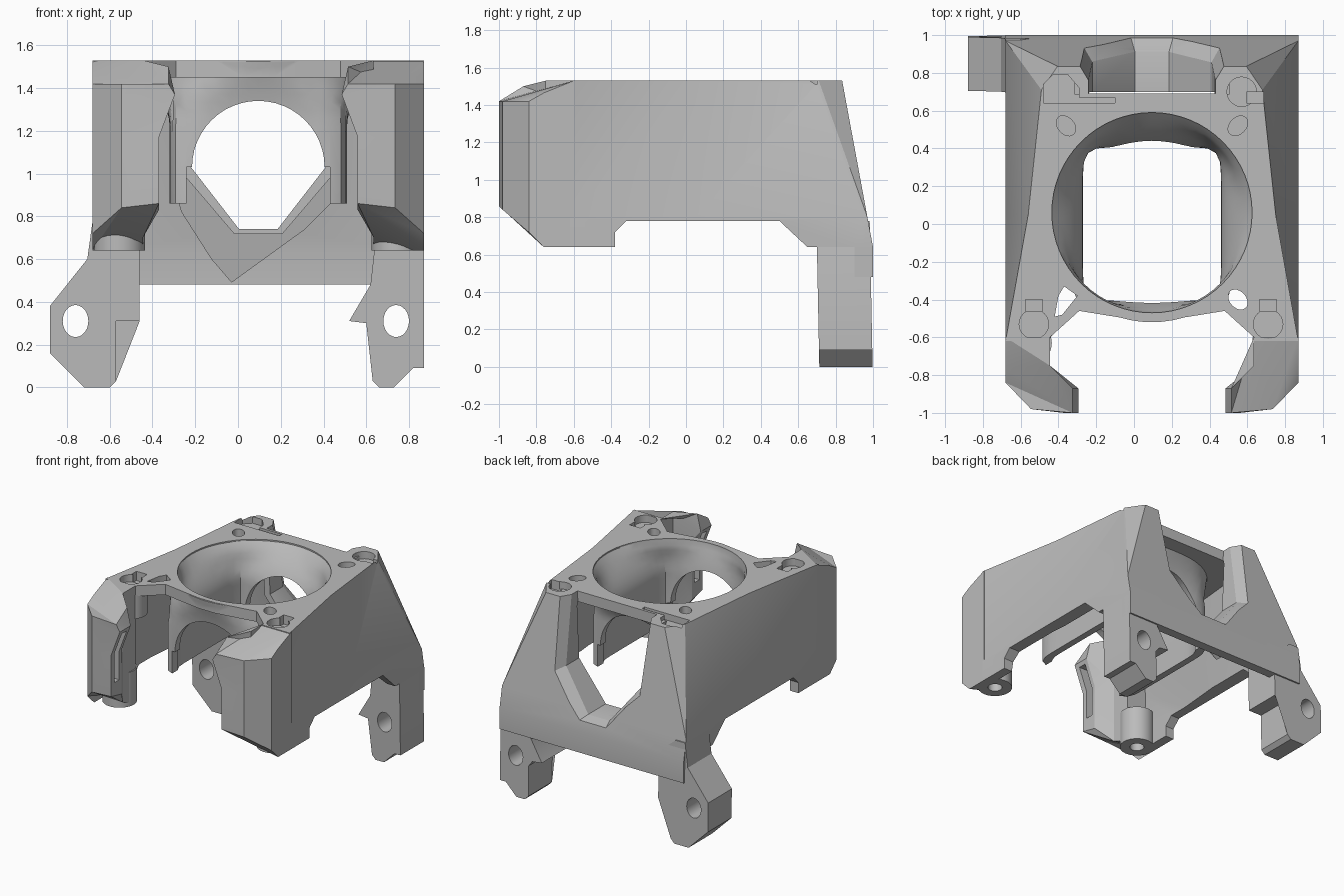
import bpy, bmesh, math
from mathutils import Matrix, Vector

cube = bpy.data.objects.get("Cube")
if cube:
    bpy.data.objects.remove(cube, do_unlink=True)

C = 0.095      # centre line of the shroud in x
TOP = 1.53     # height of the deck

grey = bpy.data.materials.new("plain grey")
grey.use_nodes = True
grey.diffuse_color = (0.5, 0.5, 0.5, 1)
grey.node_tree.nodes["Principled BSDF"].inputs["Base Color"].default_value = (0.5, 0.5, 0.5, 1)


def loft(name, rings, off=C):
    """Closed solid through rings of equal point count."""
    bm = bmesh.new()
    rows = [[bm.verts.new((x + off, y, z)) for x, y, z in ring] for ring in rings]
    n = len(rows[0])
    for a, b in zip(rows, rows[1:]):
        for i in range(n):
            j = (i + 1) % n
            bm.faces.new((a[i], a[j], b[j], b[i]))
    bm.faces.new(rows[0][::-1])
    bm.faces.new(rows[-1])
    bmesh.ops.connect_verts_nonplanar(bm, angle_limit=0.001, faces=bm.faces[:])
    bmesh.ops.recalc_face_normals(bm, faces=bm.faces[:])
    mesh = bpy.data.meshes.new(name)
    bm.to_mesh(mesh)
    bm.free()
    mesh.materials.append(grey)
    obj = bpy.data.objects.new(name, mesh)
    bpy.context.collection.objects.link(obj)
    return obj


def prism_z(name, poly, z0, z1, off=C):
    return loft(name, [[(x, y, z) for x, y in poly] for z in (z0, z1)], off)


def prism_y(name, poly, y0, y1, off=C, lean=0.0):
    return loft(name, [[(x, y - lean * (z - 0.64), z) for x, z in poly] for y in (y0, y1)], off)


def box(x0, x1, y0, y1, z0, z1, off=C):
    return prism_z("box", [(x0, y0), (x1, y0), (x1, y1), (x0, y1)], z0, z1, off)


def oval(cx, cy, rx, ry, turn=0.0, n=24):
    """Outline of an ellipse."""
    rot = Matrix.Rotation(turn, 2)
    pts = []
    for i in range(n):
        a = math.tau * i / n
        p = rot @ Vector((rx * math.cos(a), ry * math.sin(a)))
        pts.append((cx + p.x, cy + p.y))
    return pts


def combine(obj, other, op="DIFFERENCE"):
    """Boolean with the second object, which is used up."""
    mod = obj.modifiers.new("combine", "BOOLEAN")
    mod.operation, mod.object, mod.solver = op, other, "EXACT"
    dg = bpy.context.evaluated_depsgraph_get()
    mesh = bpy.data.meshes.new_from_object(obj.evaluated_get(dg))
    obj.modifiers.clear()
    obj.data = mesh
    bpy.data.objects.remove(other, do_unlink=True)


def mirrored(half):
    """Right half outline followed by its mirror image."""
    return half + [(-x, v) for x, v in reversed(half)]


def both(half, z):
    return [(x, y, z) for x, y in mirrored(half)]


# Outer shell and the hollow under the deck
base = [(0.775, -0.62), (0.775, 0.05), (0.775, 0.95), (0.775, 1.0)]
waist = [(0.775, -0.62), (0.775, 0.05), (0.775, 0.95), (0.775, 0.97)]
roof = [(0.775, -0.62), (0.655, 0.05), (0.585, 0.71), (0.5, 0.835)]
shell = loft("shroud_shell", [both(base, 0.48), both(base, 0.64), both(waist, 0.8), both(roof, TOP)])
in_base = [(0.705, -1.2), (0.705, 0.05), (0.705, 0.9), (0.69, 0.93)]
in_roof = [(0.705, -1.2), (0.595, 0.05), (0.535, 0.68), (0.45, 0.785)]
combine(shell, loft("hollow", [both(in_base, 0.3), both(in_base, 0.64), both(in_roof, 1.45)]))

# Lower edge of the side walls
edge = [(-1.3, 0.3), (-1.3, 0.64), (-0.38, 0.64), (-0.38, 0.72), (-0.32, 0.78),
        (0.5, 0.78), (0.65, 0.64), (0.9, 0.64), (0.9, 0.3)]
combine(shell, loft("edge", [[(x, y, z) for y, z in edge] for x in (-1.2, 1.2)]))

# Front mouth of the deck
mouth = [(0.54, -1.3), (0.54, -0.6), (0.385, -0.46), (0.2, -0.49), (0.07, -0.51)]
combine(shell, prism_z("mouth", mirrored(mouth), 0.2, 1.8))


# Fan duct, round at the deck and square below
def duct_ring(s, z, grow):
    ease = math.sin(s * math.pi / 2)
    half_x = 0.53 + (0.365 - 0.53) * ease + grow
    half_y = 0.53 + (0.405 - 0.53) * ease + grow
    cy, n = 0.06 * (1 - ease), 2 + 8 * s * s
    ring = []
    for i in range(64):
        c, d = math.cos(math.tau * i / 64), math.sin(math.tau * i / 64)
        r = (abs(c) ** n + abs(d) ** n) ** (-1 / n)
        ring.append((half_x * r * c, cy + half_y * r * d, z))
    return ring


def duct_solid(name, top, bottom, grow):
    rings = [duct_ring(0, top, grow)]
    rings += [duct_ring(i / 8, 1.52 - 0.3 * i / 8, grow) for i in range(9)]
    return loft(name, rings + [duct_ring(1, bottom, grow)])


duct = duct_solid("duct", 1.527, 0.86, 0.05)
arch = [(0.31 * math.cos(math.pi * i / 24), 1.03 + 0.31 * math.sin(math.pi * i / 24)) for i in range(25)]
arch = [(0.335, 1.03)] + arch + [(-0.335, 1.03), (-0.335, 0.5), (0.335, 0.5)]
combine(duct, prism_y("arch", arch, -1.2, 1.2))
combine(shell, duct, "UNION")
combine(shell, duct_solid("duct_bore", 1.7, 0.6, 0))

# Screw pockets, slotted holes and the recess in the deck
for x, y, dx, dy in ((-0.53, -0.53, 0, 0.1), (0.71, -0.53, 0, 0.1), (0.57, 0.7, 0.07, -0.03)):
    combine(shell, prism_z("pocket", oval(x, y, 0.078, 0.078), 1.475, 1.7, 0))
    combine(shell, box(x + dx - 0.045, x + dx + 0.045, y + dy - 0.03, y + dy + 0.03, 1.46, 1.7, 0))
for x, y, turn, floor in ((-0.36, 0.52, 2.3, 1.47), (0.55, 0.52, 0.8, 1.47), (0.55, -0.4, 2.3, 1.2)):
    combine(shell, prism_z("slot_hole", oval(x, y, 0.06, 0.043, turn), floor, 1.7, 0))
gap = [(-0.42, -0.49), (-0.38, -0.48), (-0.3, -0.38), (-0.37, -0.33), (-0.4, -0.38)]
combine(shell, prism_z("gap", gap, 1.2, 1.7, 0))
recess = [(-0.48, 0.64), (-0.1, 0.64), (-0.1, 0.67), (-0.29, 0.67), (-0.29, 0.72),
          (-0.35, 0.79), (-0.43, 0.79), (-0.48, 0.74)]
combine(shell, prism_z("recess", recess, 1.48, 1.7, 0))


# Opening in the back wall, flaring outwards
def opening_outline(g):
    return mirrored([(0.09 + g / 2, 0.74 - g / 2), (0.315 + g, 1.03 - g / 2), (0.345 + g, 1.75)])


def back_opening():
    rings = []
    for y, lean, g in ((0.69, 0, 0), (0.93, 0.19, 0), (1.13, 0.19, 0.12)):
        rings.append([(x, y - lean * (z - 0.64), z) for x, z in opening_outline(g)])
    return loft("back_opening", rings)


combine(shell, back_opening())

# Collar running inwards from the opening
collar_shape = [(x, min(z, 1.5)) for x, z in opening_outline(0.045)]
collar = loft("back_collar", [
    [(x, 0.70, z) for x, z in collar_shape],
    [(x, 0.95 - 0.19 * (z - 0.64), z) for x, z in collar_shape]])
combine(collar, back_opening())

# Rim with a pointed lower lip inside the back wall
rim_shape = [(0.41, 1.5), (0.41, 1.0), (0.36, 0.88), (0.22, 0.74), (0.02, 0.62), (-0.125, 0.49),
             (-0.22, 0.6), (-0.36, 0.82), (-0.41, 1.0), (-0.41, 1.5)]
rim = prism_y("back_opening_rim", rim_shape, 0.84, 0.96, lean=0.18)
combine(rim, back_opening())

# Front pillars: x (None follows the inner edge), y, foot height, roof height
section = [(0.775, -0.6, 0.64, 1.53), (0.775, -0.76, 0.64, 1.465), (0.775, -0.84, 0.72, 1.42),
           (0.64, -0.98, 0.84, 1.42), (None, -1.0, 0.86, 1.42), (None, -0.87, 0.83, 1.5),
           (0.54, -0.75, 0.7, 1.53), (0.54, -0.6, 0.64, 1.53)]


def pillar_ring(inner, s, height):
    return [(s * (x or inner), y, height(low, high)) for x, y, low, high in section]


for s, side in ((1, "left"), (-1, "right")):
    pillar = loft("front_pillar_" + side, [
        pillar_ring(0.465, s, lambda low, high: low),
        pillar_ring(0.465, s, lambda low, high: 1.17),
        pillar_ring(0.39, s, lambda low, high: 1.37),
        pillar_ring(0.42, s, lambda low, high: high)])
    x0, x1 = sorted((s * 0.4, s * 0.52))
    combine(pillar, box(x0, x1, -0.96, -0.9, 0.95, 1.34))
    # Screw boss at the pillar foot, bored from below
    boss = prism_z("screw_boss_" + side, oval(s * 0.65, -0.63, 0.12, 0.12), 0.64, 0.9)
    for part in (boss, pillar):
        combine(part, prism_z("bore", oval(s * 0.65, -0.63, 0.05, 0.05), 0.5, 0.85))
    # Block under the deck screw
    prism_z("deck_screw_block_" + side, oval(s * 0.62, -0.53, 0.11, 0.11), 1.28, 1.46)

# Rear mounting feet
foot_r = [(-0.88, 0.38), (-0.88, 0.16), (-0.72, 0), (-0.6, 0), (-0.57, 0.03), (-0.57, 0.31),
          (-0.46, 0.31), (-0.46, 0.66), (-0.6, 0.78), (-0.68, 0.78), (-0.705, 0.6)]
foot_l = [(0.865, 0.66), (0.87, 0.64), (0.87, 0.09), (0.82, 0.09), (0.73, 0), (0.66, 0), (0.63, 0.03),
          (0.63, 0.26), (0.6, 0.3), (0.52, 0.31), (0.62, 0.48), (0.64, 0.66)]
for side, shape, hole in (("right", foot_r, -0.76), ("left", foot_l, 0.74)):
    foot = prism_y("rear_foot_" + side, shape, 0.7, 0.985, 0, lean=0.02)
    combine(foot, prism_y("bolt_hole", oval(hole, 0.31, 0.06, 0.075), 0.5, 1.2, 0))

# Smooth shading with sharp edges kept
bpy.ops.object.select_all(action="DESELECT")
for obj in bpy.context.collection.objects:
    if obj.type == "MESH" and obj.data.materials and obj.data.materials[0] == grey:
        obj.select_set(True)
        bpy.context.view_layer.objects.active = obj
bpy.ops.object.shade_smooth_by_angle(angle=math.radians(25))
